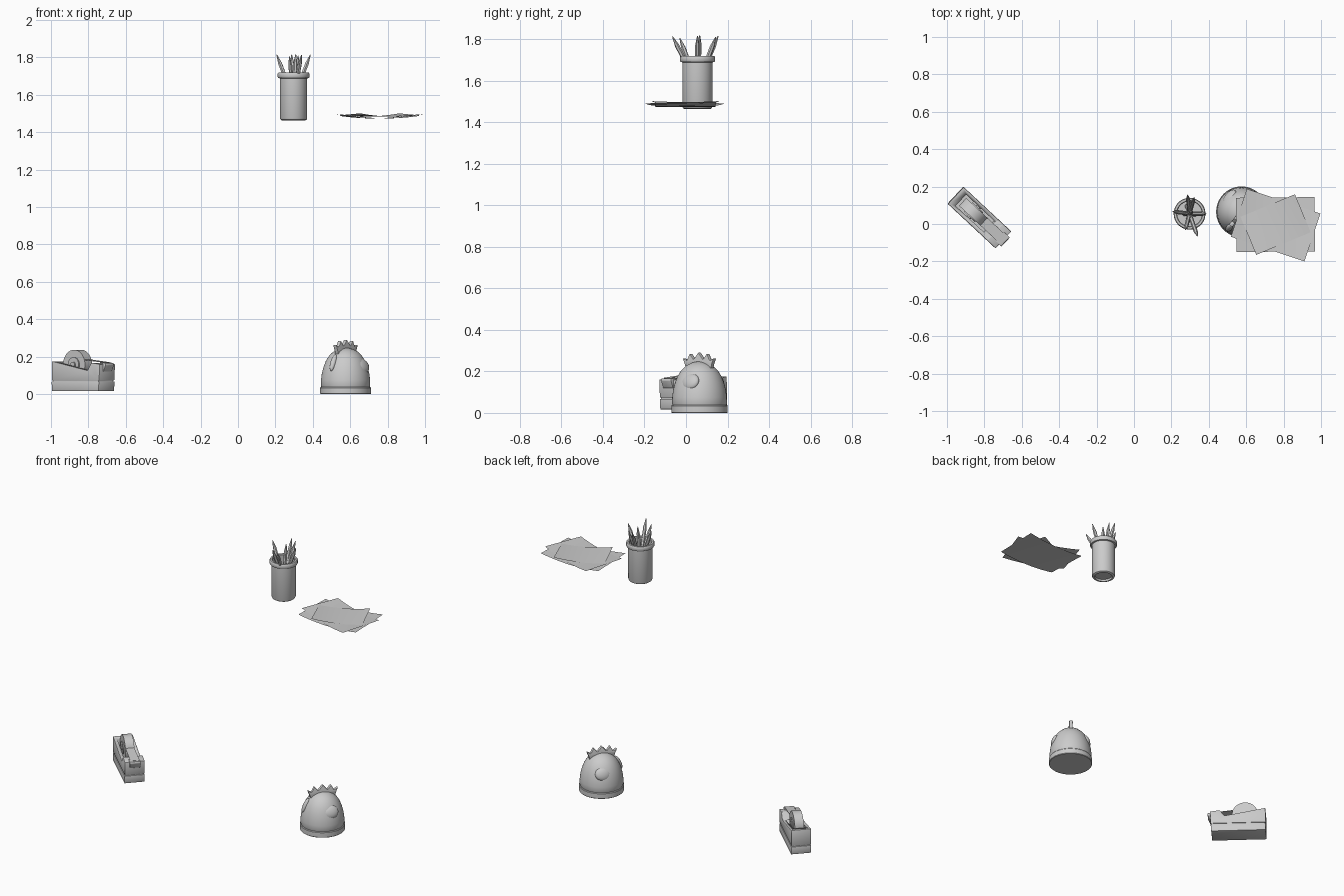
import bpy, bmesh, math
from mathutils import Vector, Matrix

if "Cube" in bpy.data.objects:
    bpy.data.objects.remove(bpy.data.objects["Cube"])


def finish(name, bm, mat=Matrix(), smooth=True):
    bmesh.ops.recalc_face_normals(bm, faces=bm.faces)
    me = bpy.data.meshes.new(name)
    bm.to_mesh(me)
    bm.free()
    ob = bpy.data.objects.new(name, me)
    bpy.context.collection.objects.link(ob)
    ob.matrix_world = mat
    if smooth:
        bpy.ops.object.select_all(action='DESELECT')
        ob.select_set(True)
        bpy.context.view_layer.objects.active = ob
        bpy.ops.object.shade_smooth_by_angle(angle=math.radians(35))
    return ob


def lathe(name, profile, mat, steps=48, closed=False):
    bm = bmesh.new()
    vs = [bm.verts.new((r, 0, z)) for r, z in profile]
    es = [bm.edges.new(p) for p in zip(vs, vs[1:])]
    if closed:
        es.append(bm.edges.new((vs[-1], vs[0])))
    bmesh.ops.spin(bm, geom=vs + es, cent=(0, 0, 0), axis=(0, 0, 1),
                   angle=2 * math.pi, steps=steps, use_duplicate=False)
    bmesh.ops.remove_doubles(bm, verts=bm.verts, dist=1e-5)
    return finish(name, bm, mat)


def slab(name, outline, width, mat, bevel=0.0):
    """Side outline in local x/z, extruded symmetrically across local y."""
    bm = bmesh.new()
    f = bm.faces.new([bm.verts.new((u, -width / 2, z)) for u, z in outline])
    ext = bmesh.ops.extrude_face_region(bm, geom=[f])
    bmesh.ops.translate(bm, vec=(0, width, 0),
                        verts=[v for v in ext['geom'] if isinstance(v, bmesh.types.BMVert)])
    if bevel:
        bmesh.ops.bevel(bm, geom=bm.edges[:], offset=bevel, segments=2, affect='EDGES', profile=0.5)
    return finish(name, bm, mat)


def ellipsoid(name, scale, mat):
    bm = bmesh.new()
    bmesh.ops.create_uvsphere(bm, u_segments=24, v_segments=16, radius=1)
    bmesh.ops.scale(bm, vec=scale, verts=bm.verts)
    return finish(name, bm, mat)


def place(x, y, z=0, deg=0):
    return Matrix.Translation((x, y, z)) @ Matrix.Rotation(math.radians(deg), 4, 'Z')


# Tape dispenser: base, body with roll recess, nose
disp = place(-0.827, 0.035, 0, -43)
slab("dispenser_base", [(-0.174, 0.017), (0.168, 0.017), (0.172, 0.067), (-0.175, 0.067)],
     0.124, disp, 0.003)
slab("dispenser_seam", [(-0.168, 0.06), (0.165, 0.06), (0.165, 0.08), (-0.168, 0.08)], 0.114, disp)
body = slab("dispenser_body", [(-0.175, 0.073), (0.172, 0.073), (0.176, 0.16), (0.115, 0.168),
                               (0.085, 0.127), (-0.172, 0.176)], 0.122, disp, 0.003)
cutter = slab("recess_cutter", [(-0.135, 0.082), (0.07, 0.082), (0.095, 0.3), (-0.135, 0.3)], 0.082, disp)
cutter.hide_render = True
cutter.hide_viewport = True
mod = body.modifiers.new("recess", 'BOOLEAN')
mod.object = cutter
mod.solver = 'EXACT'
slab("dispenser_nose", [(0.15, 0.12), (0.178, 0.12), (0.193, 0.155), (0.19, 0.166), (0.15, 0.168)],
     0.066, disp, 0.002)

# Tape roll, hub and loose strip
roll = disp @ Matrix.Translation((-0.042, 0, 0.157)) @ Matrix.Rotation(math.pi / 2, 4, 'X')
lathe("tape_roll", [(0.04, -0.028), (0.08, -0.028), (0.08, 0.028), (0.04, 0.028)], roll, closed=True)
lathe("roll_hub", [(0.016, -0.034), (0.04, -0.034), (0.04, 0.034), (0.016, 0.034)], roll, closed=True)
lathe("roll_axle", [(0, -0.04), (0.015, -0.04), (0.015, 0.04), (0, 0.04)], roll, 24)
slab("tape_strip", [(0.022, 0.183), (0.18, 0.167), (0.18, 0.169), (0.022, 0.186)], 0.055, disp)

# Egg-shaped bird timer
bird = place(0.575, 0.065, 0, 52)
lathe("timer_base", [(0, 0), (0.133, 0), (0.136, 0.003), (0.136, 0.034), (0.133, 0.038), (0, 0.038)], bird)
lathe("timer_dome", [(0.128, 0.034), (0.132, 0.044), (0.1315, 0.075), (0.127, 0.11), (0.118, 0.145),
                     (0.105, 0.178), (0.087, 0.206), (0.064, 0.228), (0.038, 0.241),
                     (0.018, 0.246), (0, 0.248)], bird)
comb = [(-0.07, 0.19), (-0.083, 0.235), (-0.095, 0.264), (-0.07, 0.251), (-0.052, 0.286),
        (-0.029, 0.257), (0, 0.291), (0.029, 0.257), (0.052, 0.286), (0.07, 0.251),
        (0.095, 0.264), (0.083, 0.235), (0.07, 0.19)]
slab("timer_comb", comb, 0.022, bird, 0.003)
ellipsoid("timer_beak", (0.016, 0.016, 0.048),
          bird @ Matrix.Translation((-0.106, 0, 0.168)) @ Matrix.Rotation(math.radians(25), 4, 'Y'))
for side, label in ((-1, "right"), (1, "left")):
    ellipsoid("timer_wing_" + label, (0.05, 0.022, 0.042),
              bird @ Matrix.Translation((0.02, side * 0.098, 0.15))
              @ Matrix.Rotation(side * math.radians(22), 4, 'X'))

# Pencil cup
CX, CY = 0.297, 0.055
lathe("pencil_cup", [(0, 1.476), (0.052, 1.476), (0.055, 1.464), (0.064, 1.464), (0.07, 1.468),
                     (0.073, 1.476), (0.073, 1.688), (0.082, 1.69), (0.085, 1.695), (0.085, 1.713),
                     (0.081, 1.719), (0.07, 1.719), (0.066, 1.714), (0.066, 1.486), (0, 1.486)],
      place(CX, CY))

# Pencils leaning outward, hexagonal with sharpened tips
tips = [(-0.09, 0.012, 1.815), (0.09, 0.0, 1.815), (0.042, -0.12, 1.812), (-0.022, -0.085, 1.805),
        (-0.01, 0.1, 1.815), (0.025, 0.088, 1.81), (0.012, 0.01, 1.818)]
for i, (dx, dy, z) in enumerate(tips):
    tip = Vector((CX + dx, CY + dy, z))
    foot = Vector((CX - 0.35 * dx, CY - 0.35 * dy, 1.495))
    axis = tip - foot
    n = axis.length
    lathe("pencil_%d" % (i + 1), [(0, 0), (0.011, 0), (0.011, n - 0.05), (0.002, n), (0, n)],
          Matrix.Translation(foot) @ axis.to_track_quat('Z', 'Y').to_matrix().to_4x4(), 6)


# Loose curled paper sheets
def sheet(name, w, d, x, y, z, deg, curl):
    bm = bmesh.new()
    bmesh.ops.create_grid(bm, x_segments=12, y_segments=6, size=0.5)
    for v in bm.verts:
        u, t = v.co.x * 2, v.co.y * 2
        v.co = (v.co.x * w, v.co.y * d, curl * u * u + 0.004 * u * t)
    ob = finish(name, bm, place(x, y, z, deg))
    if ob.data.polygons[0].normal.z < 0:
        ob.data.flip_normals()


sheet("paper_bottom", 0.42, 0.29, 0.757, -0.003, 1.474, 0.5, 0.017)
sheet("paper_middle", 0.415, 0.27, 0.757, -0.006, 1.479, -18.5, 0.015)
sheet("paper_top", 0.315, 0.22, 0.757, -0.003, 1.485, 22.5, 0.012)
